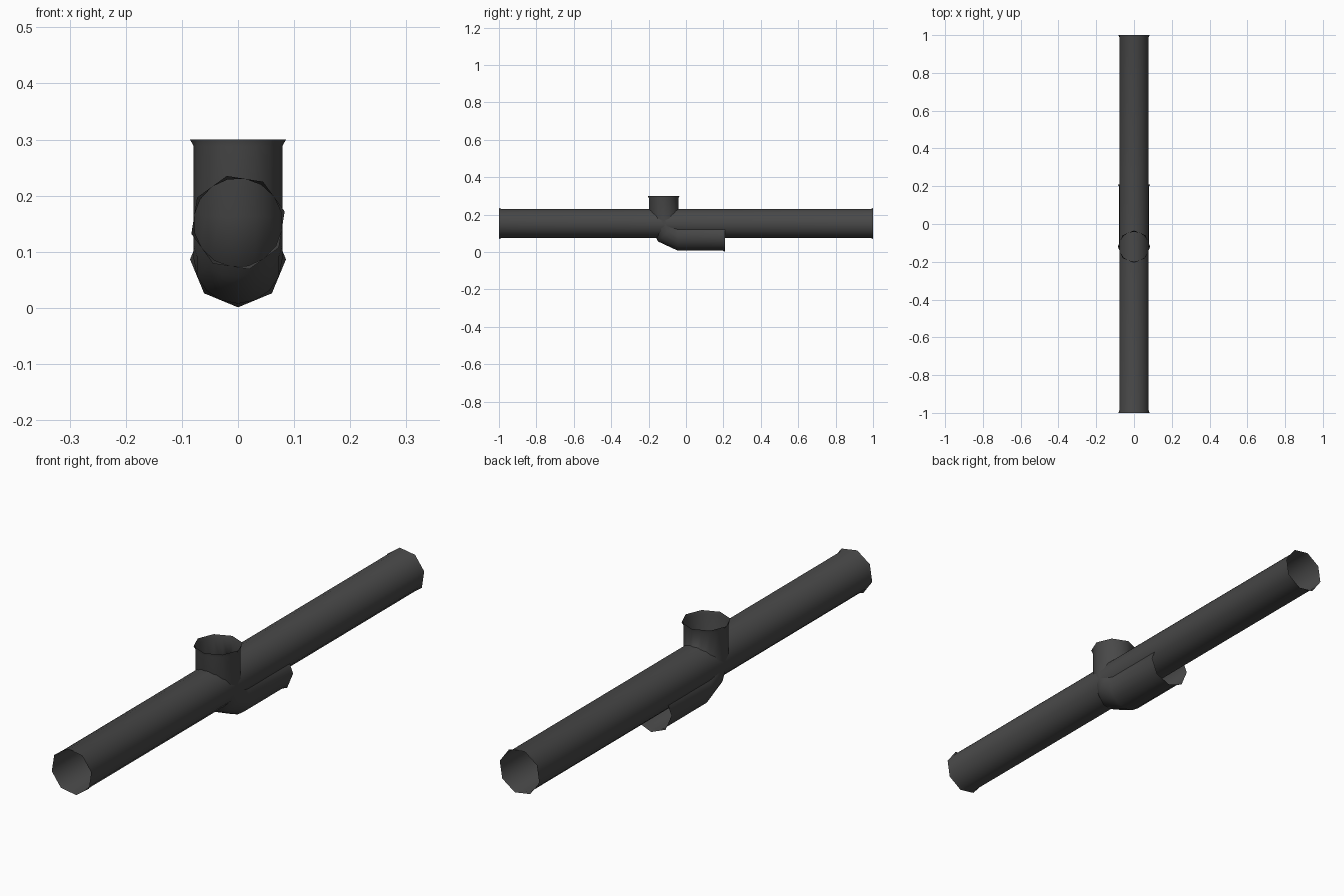
import bpy, bmesh, math
from mathutils import Vector

if "Cube" in bpy.data.objects:
    bpy.data.objects.remove(bpy.data.objects["Cube"])

RIM = 0.0855                              # corner radius of the octagonal rims
BODY = RIM * math.cos(math.pi / 8)        # radius of the rounded tube body

metal = bpy.data.materials.new("dark_grey_metal")
metal.diffuse_color = (0.065, 0.065, 0.065, 1)
metal.use_nodes = True
metal.node_tree.nodes["Principled BSDF"].inputs["Base Color"].default_value = metal.diffuse_color

X, Y, Z = Vector((1, 0, 0)), Vector((0, 1, 0)), Vector((0, 0, 1))
DIAG = (Y + Z).normalized()


def tube(name, rings, twist=0.0):
    """Open tube through rings of (centre, second axis, is_rim)."""
    bm = bmesh.new()
    loops = []
    for centre, axis, is_rim in rings:
        loop = []
        for i in range(16):
            a = twist + i * math.pi / 8
            r = RIM if is_rim and i % 2 == 0 else BODY
            p = Vector(centre) + X * (r * math.cos(a)) + axis * (r * math.sin(a))
            loop.append(bm.verts.new(p))
        loops.append(loop)
    for a, b in zip(loops, loops[1:]):
        for i in range(16):
            j = (i + 1) % 16
            bm.faces.new((b[i], b[j], a[j], a[i])).smooth = True
    me = bpy.data.meshes.new(name)
    bm.to_mesh(me)
    bm.free()
    me.materials.append(metal)
    ob = bpy.data.objects.new(name, me)
    bpy.context.collection.objects.link(ob)
    return ob


# Long straight pipe with octagonal rims at both open ends
tube("main_pipe", [
    ((0, -1, 0.152), Z, True),
    ((0, -0.988, 0.152), Z, False),
    ((0, 0.988, 0.152), Z, False),
    ((0, 1, 0.152), Z, True),
], math.radians(13.5))

# Elbow pipe: drops through the main pipe and turns to run underneath it
tube("elbow_pipe", [
    ((0, -0.12, 0.30), Y, True),
    ((0, -0.12, 0.288), Y, False),
    ((0, -0.12, 0.163), Y, False),
    ((0, -0.094, 0.112), DIAG, False),
    ((0, -0.045, 0.0865), Z, False),
    ((0, 0.197, 0.0865), Z, False),
    ((0, 0.209, 0.0865), Z, True),
])
